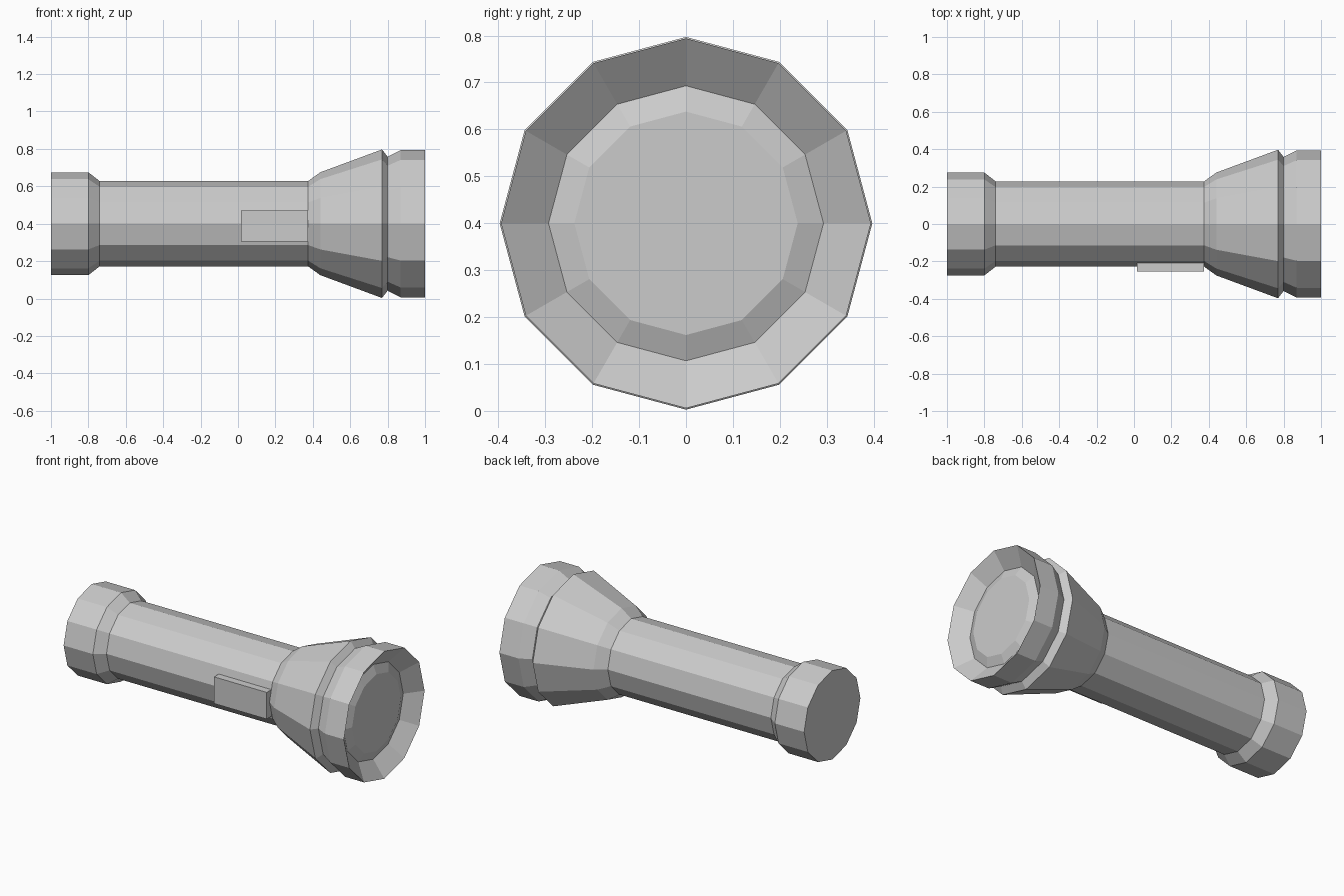
import bpy, bmesh
from math import sin, cos, pi

if "Cube" in bpy.data.objects:
    bpy.data.objects.remove(bpy.data.objects["Cube"])

SIDES = 12
AXIS_Z = 0.4


def new_object(name, bm):
    bmesh.ops.recalc_face_normals(bm, faces=bm.faces)
    mesh = bpy.data.meshes.new(name)
    bm.to_mesh(mesh)
    bm.free()
    obj = bpy.data.objects.new(name, mesh)
    bpy.context.collection.objects.link(obj)
    return obj


def lathe_x(name, profile, cap_start=False, cap_end=False):
    """Turn (x, radius) points around the long axis with flat sides."""
    bm = bmesh.new()
    rings = []
    for x, r in profile:
        rings.append([bm.verts.new((x, r * cos(2 * pi * i / SIDES),
                                    AXIS_Z + r * sin(2 * pi * i / SIDES)))
                      for i in range(SIDES)])
    for a, b in zip(rings, rings[1:]):
        for i in range(SIDES):
            j = (i + 1) % SIDES
            bm.faces.new((a[i], b[i], b[j], a[j]))
    if cap_start:
        bm.faces.new(rings[0])
    if cap_end:
        bm.faces.new(rings[-1])
    return new_object(name, bm)


def box(name, lo, hi):
    bm = bmesh.new()
    bmesh.ops.create_cube(bm, size=1)
    for v in bm.verts:
        v.co = [(l + h) / 2 + c * (h - l) for l, h, c in zip(lo, hi, v.co)]
    return new_object(name, bm)


# Wider closed cap at the back end, tapering to the handle
lathe_x("tail_cap", [(-1, 0.275), (-0.8, 0.275), (-0.74, 0.228)], cap_start=True)

# Straight grip
lathe_x("handle", [(-0.74, 0.228), (0.375, 0.228)])

# Flared head with a groove, front collar, sunken reflector and raised lens
lathe_x("head", [(0.375, 0.228), (0.44, 0.275), (0.77, 0.397), (0.80, 0.358),
                 (0.87, 0.394), (1.0, 0.394), (0.925, 0.293), (0.947, 0.238)],
        cap_end=True)

# Slide switch on the front side of the grip
box("switch", (0.015, -0.255, 0.305), (0.375, -0.208, 0.47))
